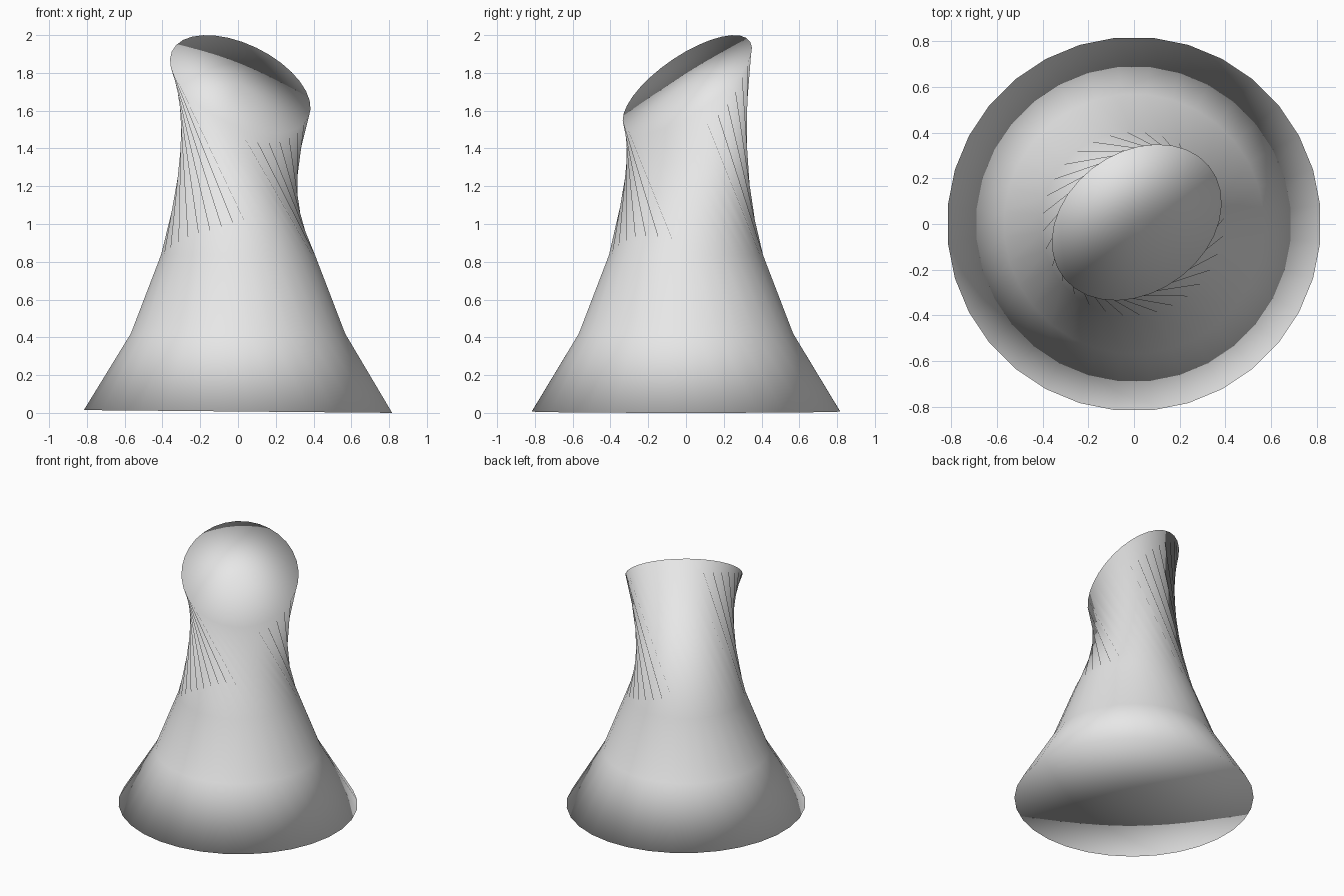
import bpy, bmesh, math
from mathutils import Vector

if "Cube" in bpy.data.objects:
    bpy.data.objects.remove(bpy.data.objects["Cube"])

SIDES = 32
STEP = 2 * math.pi / SIDES


def ring(bm, center, radius, normal=(0, 0, 1), twist=0.0):
    """Circle of vertices facing along normal, turned by twist degrees."""
    rot = Vector((0, 0, 1)).rotation_difference(Vector(normal).normalized())
    verts = []
    for i in range(SIDES):
        a = (i + 0.5) * STEP + math.radians(twist)
        p = rot @ Vector((radius * math.cos(a), radius * math.sin(a), 0))
        verts.append(bm.verts.new(p + Vector(center)))
    return verts


def bridge(bm, low, high):
    """Triangulated band between two rings."""
    for i in range(SIDES):
        j = (i + 1) % SIDES
        bm.faces.new((low[i], low[j], high[i]))
        bm.faces.new((low[j], high[j], high[i]))


def cap(bm, verts, center, up):
    """Fan of triangles closing a ring."""
    c = bm.verts.new(center)
    for i in range(SIDES):
        a, b = verts[i], verts[(i + 1) % SIDES]
        bm.faces.new((a, b, c) if up else (b, a, c))


bm = bmesh.new()

# Flared base, shoulder, neck, then the tilted and twisted mouth
top_center = (0.012, 0.007, 1.74)
rings = [
    ring(bm, (0, 0, 0.0075), 0.82, (0.009, 0, 1)),
    ring(bm, (0, 0, 0.42), 0.57),
    ring(bm, (0, 0, 0.835), 0.41),
    ring(bm, top_center, 0.402, (0.3775, -0.5247, 0.763), twist=-68),
]
for low, high in zip(rings, rings[1:]):
    bridge(bm, low, high)

# End caps share the rim vertices so the shading runs over the edge
cap(bm, rings[0], (0, 0, 0.0075), up=False)
cap(bm, rings[-1], top_center, up=True)

mesh = bpy.data.meshes.new("twisted_column")
bm.to_mesh(mesh)
bm.free()
for p in mesh.polygons:
    p.use_smooth = True

grey = bpy.data.materials.new("light_grey")
grey.diffuse_color = (0.8, 0.8, 0.8, 1)
grey.use_nodes = True
grey.node_tree.nodes["Principled BSDF"].inputs["Base Color"].default_value = grey.diffuse_color
mesh.materials.append(grey)

obj = bpy.data.objects.new("twisted_column", mesh)
bpy.context.collection.objects.link(obj)
